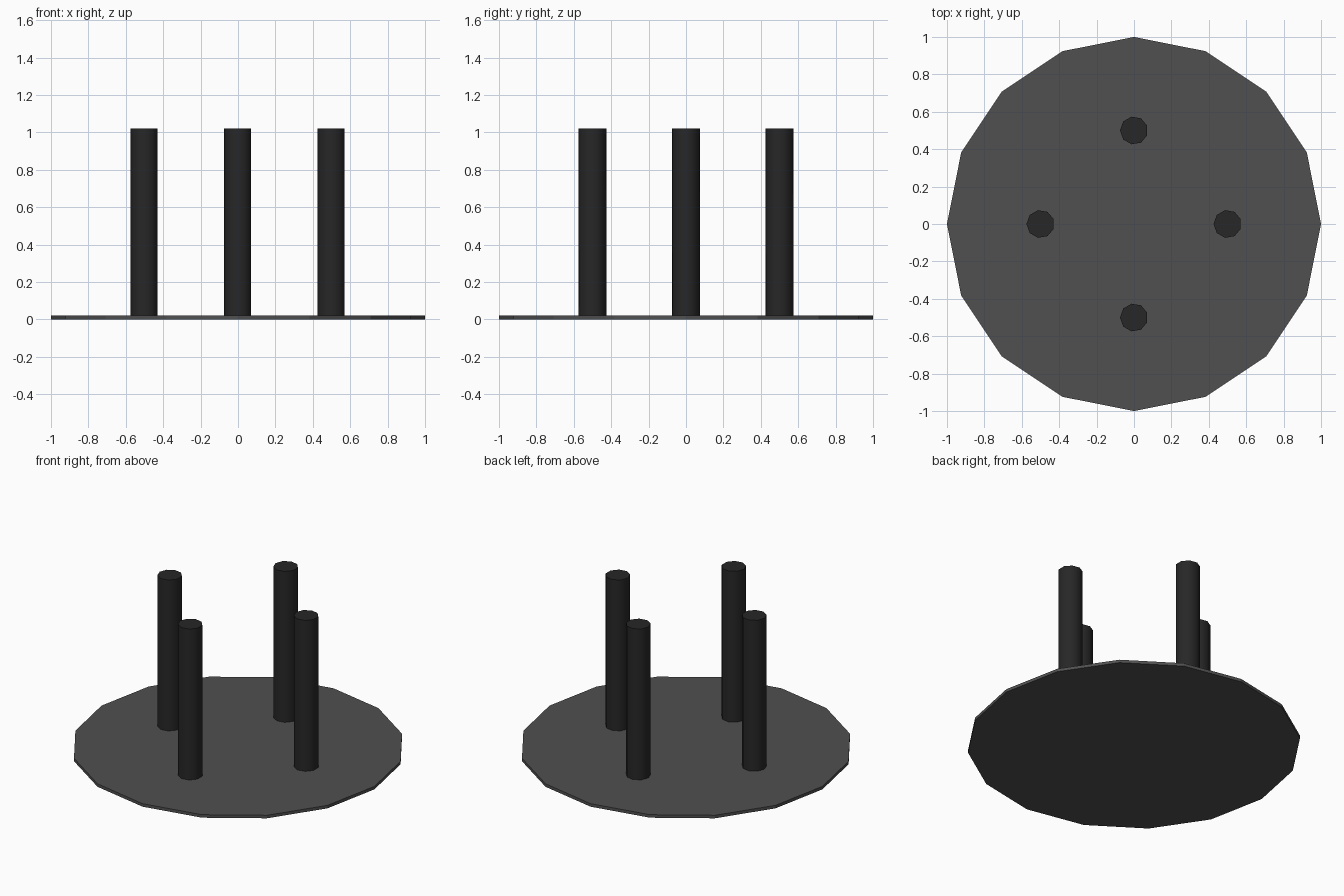
import bpy, bmesh, math

if "Cube" in bpy.data.objects:
    bpy.data.objects.remove(bpy.data.objects["Cube"])


def material(name, value):
    m = bpy.data.materials.new(name)
    m.diffuse_color = (value, value, value, 1)
    m.use_nodes = True
    m.node_tree.nodes["Principled BSDF"].inputs["Base Color"].default_value = m.diffuse_color
    return m


def prism(name, sides, radius, z0, z1, centre, start, mat, smooth=False):
    """Closed upright prism whose first corner points along the start angle."""
    bm = bmesh.new()
    ring = []
    for i in range(sides):
        a = start + math.tau * i / sides
        ring.append(bm.verts.new((radius * math.cos(a), radius * math.sin(a), z0)))
    base = bm.faces.new(ring)
    top = bmesh.ops.extrude_face_region(bm, geom=[base], use_keep_orig=True)
    verts = [g for g in top["geom"] if isinstance(g, bmesh.types.BMVert)]
    bmesh.ops.translate(bm, verts=verts, vec=(0, 0, z1 - z0))
    bmesh.ops.recalc_face_normals(bm, faces=bm.faces)
    # Smooth walls, crisp rims
    for f in bm.faces:
        f.smooth = smooth and len(f.verts) == 4
    for e in bm.edges:
        e.smooth = all(len(f.verts) == 4 for f in e.link_faces)
    mesh = bpy.data.meshes.new(name)
    bm.to_mesh(mesh)
    bm.free()
    mesh.materials.append(mat)
    ob = bpy.data.objects.new(name, mesh)
    ob.location = (centre[0], centre[1], 0)
    bpy.context.collection.objects.link(ob)
    return ob


disc_grey = material("disc_grey", 0.08)
post_grey = material("post_grey", 0.02)

# Round plate
prism("plate", 16, 1.0, 0.0, 0.02, (0, 0), 0, disc_grey)

# Four posts
for i, name in enumerate(("right", "back", "left", "front")):
    a = i * math.pi / 2
    prism(name + "_post", 9, 0.075, 0.02, 1.02,
          (0.5 * math.cos(a), 0.5 * math.sin(a)), math.pi, post_grey, True)
